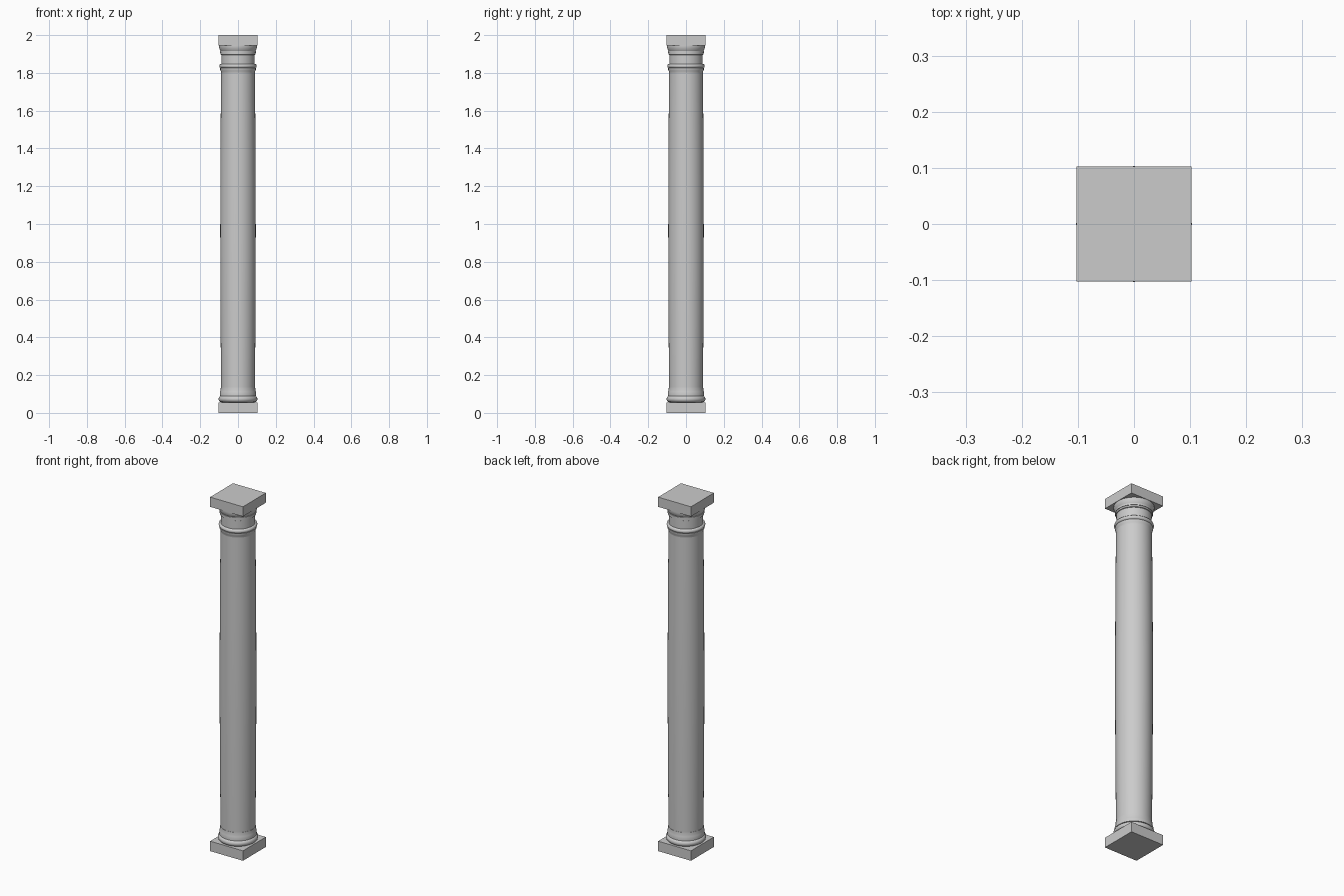
import bpy, bmesh, math

if "Cube" in bpy.data.objects:
    bpy.data.objects.remove(bpy.data.objects["Cube"])

SEG = 64


def lathe(name, profile):
    """Revolve (radius, z) points around z, closing both ends."""
    bm = bmesh.new()
    rings = []
    for r, z in profile:
        rings.append([bm.verts.new((r * math.cos(2 * math.pi * i / SEG),
                                    r * math.sin(2 * math.pi * i / SEG), z))
                      for i in range(SEG)])
    for a, b in zip(rings, rings[1:]):
        for i in range(SEG):
            j = (i + 1) % SEG
            bm.faces.new((a[i], a[j], b[j], b[i]))
    bm.faces.new(rings[0][::-1])
    bm.faces.new(rings[-1])
    me = bpy.data.meshes.new(name)
    bm.to_mesh(me)
    bm.free()
    ob = bpy.data.objects.new(name, me)
    bpy.context.collection.objects.link(ob)
    bpy.context.view_layer.objects.active = ob
    ob.select_set(True)
    bpy.ops.object.shade_smooth_by_angle(angle=math.radians(35))
    ob.select_set(False)


def slab(name, z0, z1, width=0.205):
    bpy.ops.mesh.primitive_cube_add(size=1, location=(0, 0, (z0 + z1) / 2))
    ob = bpy.context.object
    ob.name = name
    ob.scale = (width, width, z1 - z0)
    bpy.ops.object.transform_apply(location=False, rotation=False)
    ob.select_set(False)


def bead(r, z0, z1, n=8):
    """Half-round moulding whose outermost radius is r."""
    h = (z1 - z0) / 2
    return [(r - h + h * math.cos(t), (z0 + z1) / 2 + h * math.sin(t))
            for t in (math.pi * (i / n - 0.5) for i in range(n + 1))]


# Square slabs at foot and head
slab("plinth", 0, 0.056)
slab("abacus", 1.945, 2.0)

# Round base: torus, fillet and sweep into the shaft
lathe("base_moulding", bead(0.103, 0.056, 0.09) + [
    (0.096, 0.09), (0.096, 0.105), (0.094, 0.112), (0.092, 0.122), (0.091, 0.135)])

# Shaft with a slight swelling at mid height
lathe("shaft", [(0.0895 + 0.0045 * math.sin(math.pi * i / 16), 0.12 + 1.69 * i / 16)
                for i in range(17)])

# Necking with astragal ring
lathe("astragal", [(0.0895, 1.8), (0.091, 1.81), (0.094, 1.815), (0.094, 1.825)]
      + bead(0.099, 1.825, 1.848))
lathe("necking", [(0.088, 1.84), (0.088, 1.905)])

# Capital: small fillets and flaring echinus
lathe("echinus", [(0.088, 1.895), (0.092, 1.897), (0.092, 1.906), (0.095, 1.906),
                  (0.095, 1.916), (0.093, 1.917), (0.096, 1.922), (0.099, 1.93),
                  (0.101, 1.938), (0.101, 1.945)])
